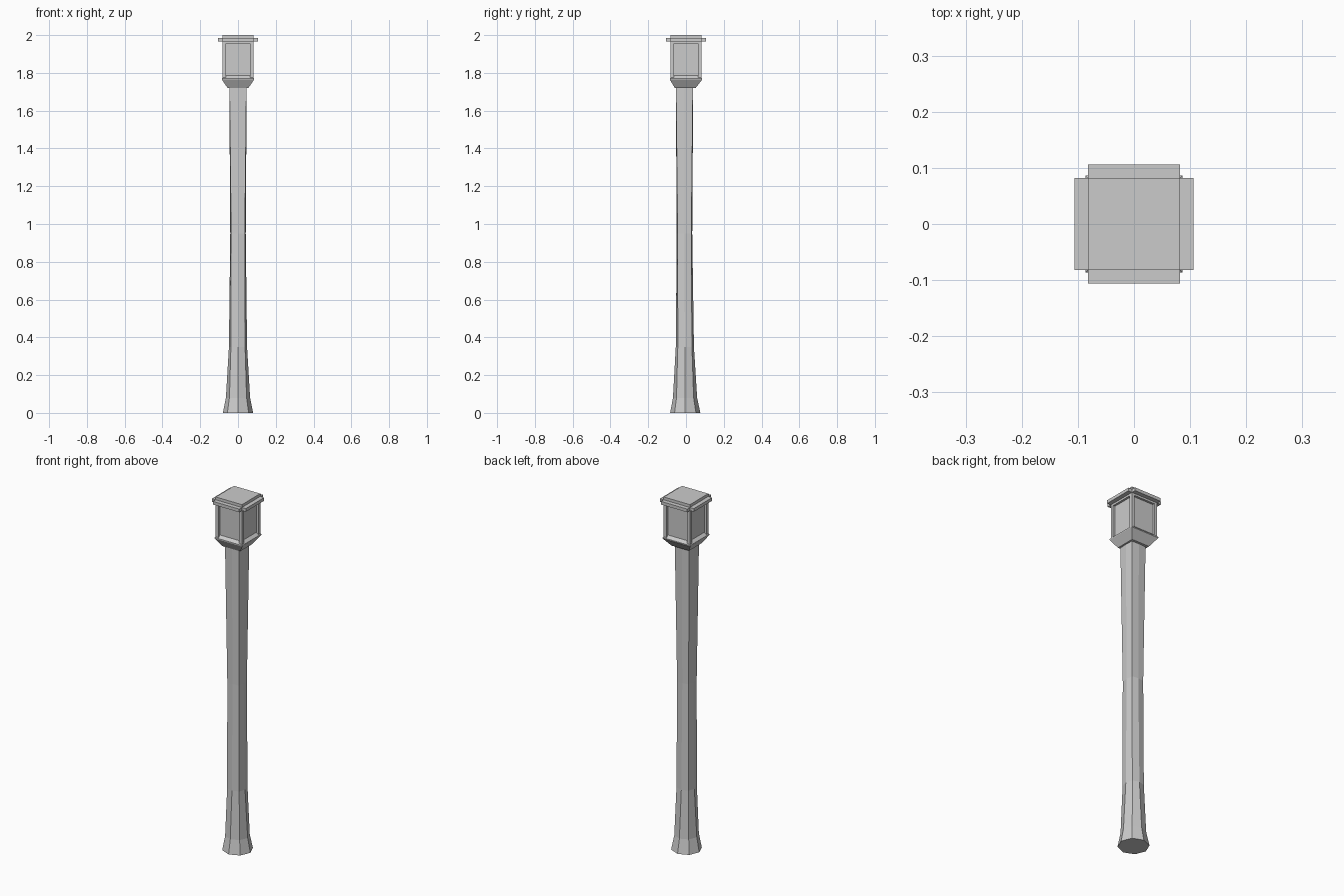
import bpy, bmesh, math

if "Cube" in bpy.data.objects:
    bpy.data.objects.remove(bpy.data.objects["Cube"])


def loft(name, rings):
    """Skin a stack of equal-length point rings and cap both ends."""
    bm = bmesh.new()
    loops = [[bm.verts.new(p) for p in ring] for ring in rings]
    n = len(loops[0])
    for a, b in zip(loops, loops[1:]):
        for i in range(n):
            j = (i + 1) % n
            bm.faces.new((a[i], a[j], b[j], b[i]))
    bm.faces.new(loops[0][::-1])
    bm.faces.new(loops[-1])
    mesh = bpy.data.meshes.new(name)
    bm.to_mesh(mesh)
    bm.free()
    obj = bpy.data.objects.new(name, mesh)
    bpy.context.collection.objects.link(obj)
    return obj


def square(h, z, y=0):
    return [(sx * h, sy * h + y, z) for sx, sy in ((-1, -1), (1, -1), (1, 1), (-1, 1))]


def box(name, x0, x1, y0, y1, z0, z1):
    return loft(name, [[(x0, y0, z), (x1, y0, z), (x1, y1, z), (x0, y1, z)] for z in (z0, z1)])


# Eight-sided pole: round at the foot, nearly square at the top
# (height, radius on the axes, radius on the diagonals, y offset)
profile = [(0, .08, .08, -.004), (.08, .064, .064, -.005), (.35, .048, .053, -.006),
           (.95, .041, .051, -.008), (1.73, .046, .063, -.008)]
rings = []
for z, axis, diag, y in profile:
    ring = []
    for i in range(8):
        r = diag if i % 2 else axis
        a = i * math.pi / 4
        ring.append((r * math.cos(a), r * math.sin(a) + y, z))
    rings.append(ring)
loft("pole", rings)

# Flared collar with a sloping sill above it
loft("collar", [square(.055, 1.72, -.004), square(.086, 1.765), square(.086, 1.771), square(.07, 1.785)])

# Lantern body with recessed panels, corner posts and cap
box("lantern_panels", -.07, .07, -.07, .07, 1.77, 1.97)
for sx in (-1, 1):
    for sy in (-1, 1):
        xs = sorted((sx * .064, sx * .082))
        ys = sorted((sy * .064, sy * .082))
        box("corner_post", *xs, *ys, 1.77, 1.966)
box("cap", -.082, .082, -.082, .082, 1.955, 2.0)

# Trim bars on the four sides of the cap
for i in range(4):
    bar = box("trim_bar", -.082, .082, -.106, -.08, 1.966, 1.984)
    bar.rotation_euler.z = i * math.pi / 2
